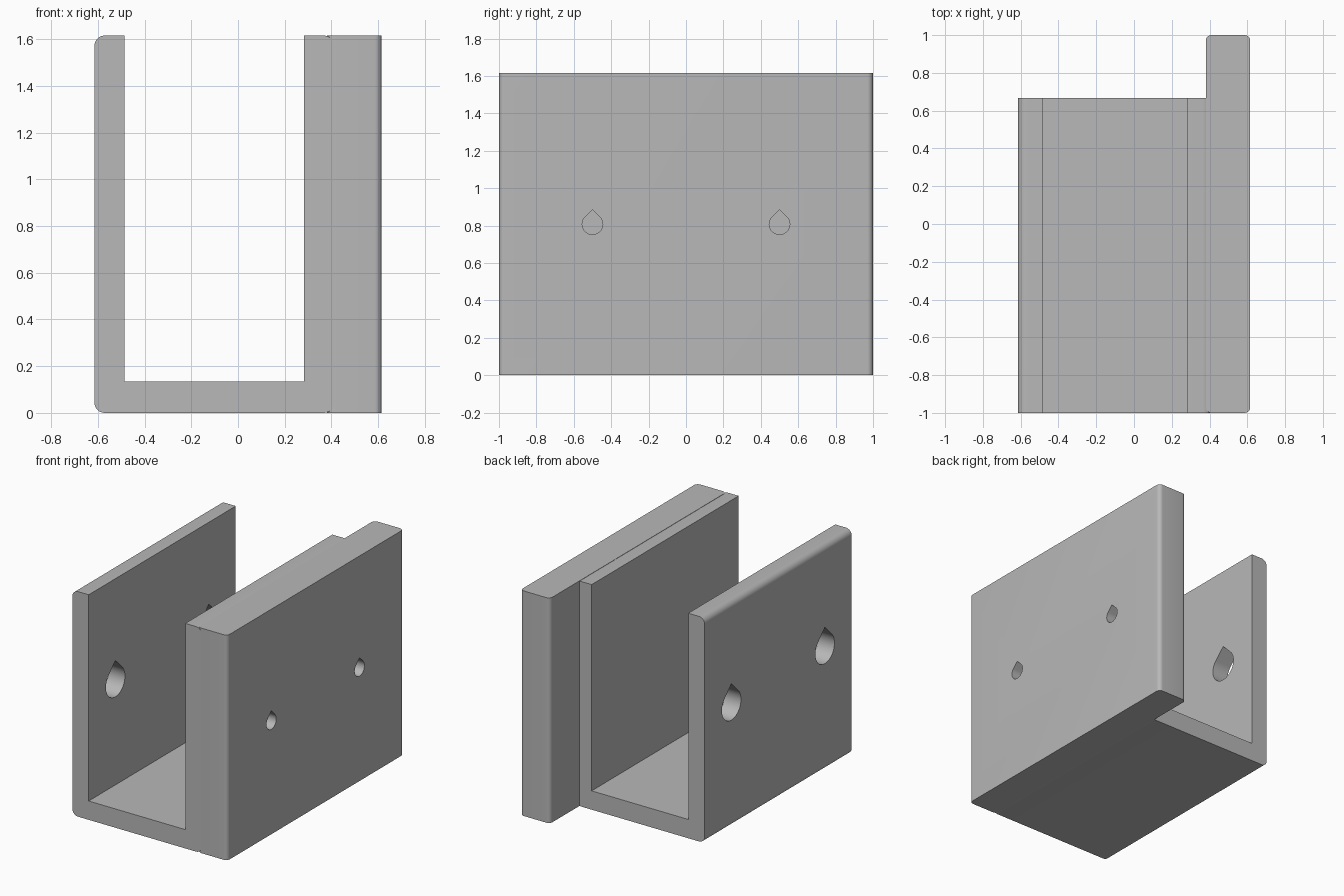
import bpy, bmesh
from math import sin, cos, pi, radians
from mathutils import Vector

cube = bpy.data.objects.get("Cube")
if cube:
    bpy.data.objects.remove(cube, do_unlink=True)

# One plain grey for the whole bracket
grey = bpy.data.materials.new("plain_grey")
grey.use_nodes = True
colour = (0.48, 0.48, 0.48, 1)
grey.diffuse_color = colour
grey.node_tree.nodes["Principled BSDF"].inputs["Base Color"].default_value = colour


def extrude(name, outline, place, direction):
    """Extrude a 2D outline, mapped into space by place(u, v)."""
    bm = bmesh.new()
    face = bm.faces.new([bm.verts.new(place(u, v)) for u, v in outline])
    result = bmesh.ops.extrude_face_region(bm, geom=[face])
    moved = [g for g in result["geom"] if isinstance(g, bmesh.types.BMVert)]
    bmesh.ops.translate(bm, verts=moved, vec=Vector(direction))
    bmesh.ops.recalc_face_normals(bm, faces=bm.faces)
    mesh = bpy.data.meshes.new(name)
    bm.to_mesh(mesh)
    bm.free()
    mesh.materials.append(grey)
    obj = bpy.data.objects.new(name, mesh)
    bpy.context.collection.objects.link(obj)
    return obj


def corner(cx, cy, r, start, steps=8):
    """Quarter-circle arc, counter-clockwise from the start angle."""
    angles = [radians(start + 90 * i / steps) for i in range(steps + 1)]
    return [(cx + r * cos(a), cy + r * sin(a)) for a in angles]


def cut_teardrops(obj, x, ys, z, r, steps=36):
    """Cut pointed-top holes along x through the part."""
    arc = [radians(135 + 270 * i / steps) for i in range(steps + 1)]
    drop = [(r * cos(a), r * sin(a)) for a in arc] + [(0, r * 2 ** 0.5)]
    bpy.context.view_layer.objects.active = obj
    for y in ys:
        cutter = extrude("hole_cutter", drop,
                         lambda u, v: (x - 0.3, y + u, z + v), (0.6, 0, 0))
        cutter.hide_render = True
        mod = obj.modifiers.new("hole", 'BOOLEAN')
        mod.operation, mod.solver, mod.object = 'DIFFERENCE', 'EXACT', cutter
        bpy.ops.object.modifier_apply(modifier=mod.name)
        bpy.data.objects.remove(cutter, do_unlink=True)


def smooth(obj):
    bpy.ops.object.select_all(action='DESELECT')
    obj.select_set(True)
    bpy.context.view_layer.objects.active = obj
    bpy.ops.object.shade_smooth_by_angle(angle=radians(30))


H = 1.615                       # overall height
LEFT, RIGHT, R = -0.615, 0.412, 0.045
WALL, FLOOR = 0.13, 0.135

# U-shaped channel: rounded outside, square inside
profile = (corner(LEFT + R, R, R, 180) + corner(RIGHT - R, R, R, 270)
           + corner(RIGHT - R, H - R, R, 0)
           + [(RIGHT - WALL, H), (RIGHT - WALL, FLOOR),
              (LEFT + WALL, FLOOR), (LEFT + WALL, H)]
           + corner(LEFT + R, H - R, R, 90))
channel = extrude("channel", profile, lambda u, v: (u, -1, v), (0, 1.667, 0))
cut_teardrops(channel, LEFT, (-0.697, 0.363), 0.875, 0.108)
smooth(channel)

# Mounting plate: longer than the channel, rounded upright edges
P0, P1, PR = 0.38, 0.615, 0.03
outline = (corner(P0 + PR, -1 + PR, PR, 180) + corner(P1 - PR, -1 + PR, PR, 270)
           + corner(P1 - PR, 1 - PR, PR, 0) + corner(P0 + PR, 1 - PR, PR, 90))
plate = extrude("mounting_plate", outline, lambda u, v: (u, v, 0), (0, 0, H))
cut_teardrops(plate, 0.5, (-0.5, 0.5), H / 2, 0.055)
smooth(plate)
